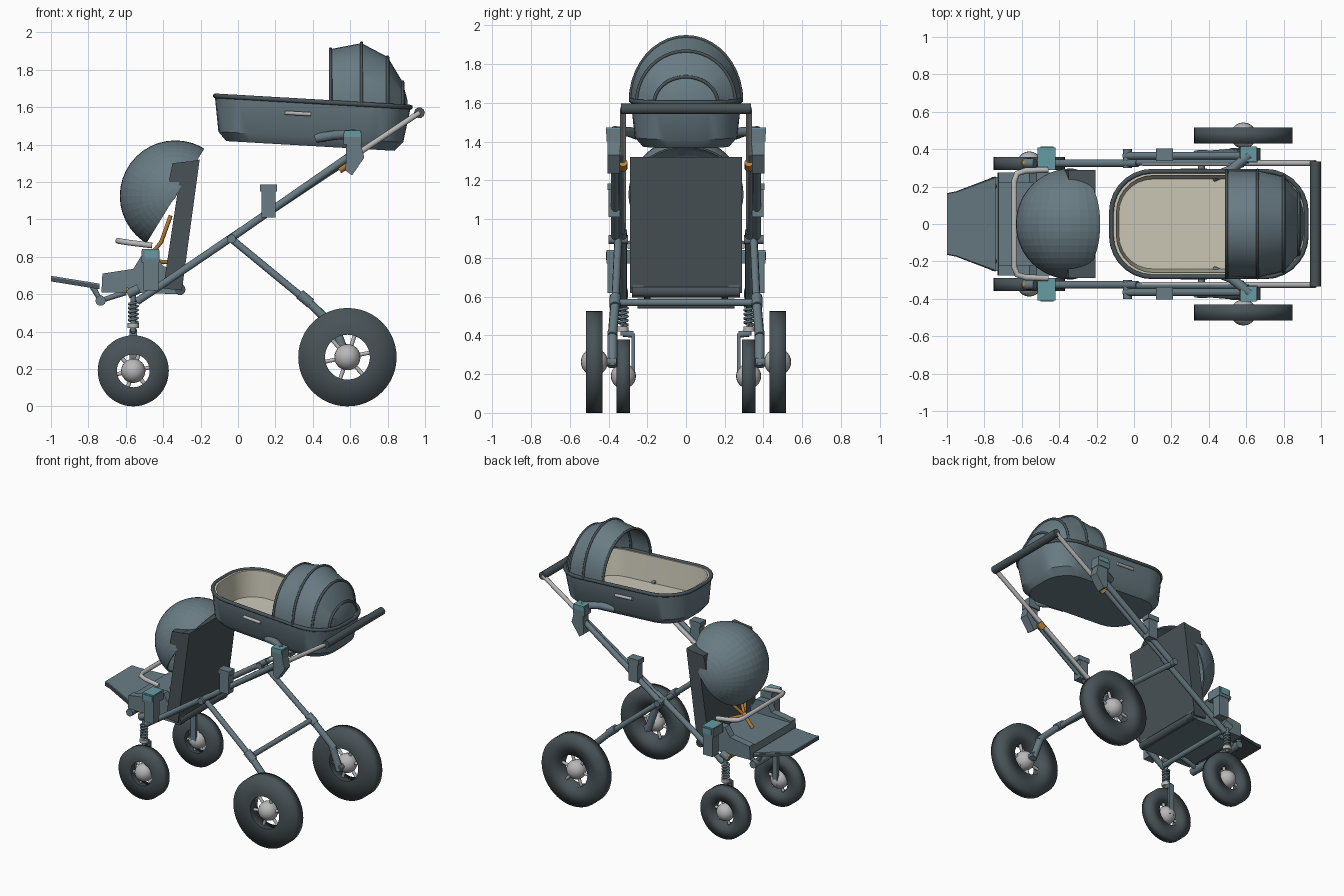
import bpy, bmesh, math
from mathutils import Vector, Matrix

cube = bpy.data.objects.get("Cube")
if cube:
    bpy.data.objects.remove(cube, do_unlink=True)


def material(name, r, g, b):
    m = bpy.data.materials.new(name)
    m.use_nodes = True
    m.diffuse_color = (r, g, b, 1)
    m.node_tree.nodes["Principled BSDF"].inputs["Base Color"].default_value = (r, g, b, 1)
    return m


SLATE = material("slate_grey", 0.14, 0.20, 0.23)
DARK = material("charcoal", 0.065, 0.085, 0.095)
METAL = material("light_metal", 0.48, 0.48, 0.48)
CREAM = material("cream_fabric", 0.60, 0.58, 0.47)
ORANGE = material("orange", 0.50, 0.22, 0.04)
TEAL = material("teal", 0.13, 0.33, 0.36)


def finish(name, bm, mat, angle=35):
    """Turn a bmesh into an object; angle 0 is flat shading."""
    bmesh.ops.recalc_face_normals(bm, faces=bm.faces)
    me = bpy.data.meshes.new(name)
    bm.to_mesh(me)
    bm.free()
    me.materials.append(mat)
    if angle:
        me.shade_smooth()
        me.set_sharp_from_angle(angle=math.radians(angle))
    ob = bpy.data.objects.new(name, me)
    bpy.context.scene.collection.objects.link(ob)
    return ob


def loft(name, rings, mat, caps=(True, True), closed=True, angle=35):
    """Skin rings of equal point counts."""
    bm = bmesh.new()
    vs = [[bm.verts.new(p) for p in r] for r in rings]
    n = len(vs[0])
    for a, b in zip(vs, vs[1:]):
        for i in range(n if closed else n - 1):
            j = (i + 1) % n
            bm.faces.new((a[i], a[j], b[j], b[i]))
    for cap, r in zip(caps, (vs[0], vs[-1])):
        if cap:
            bm.faces.new(r)
    return finish(name, bm, mat, angle)


def prism(name, xz, y0, y1, mat):
    """Side outline extruded across y."""
    return loft(name, [[(x, y, z) for x, z in xz] for y in (y0, y1)], mat, angle=0)


def box(name, x0, x1, y0, y1, z0, z1, mat):
    return prism(name, [(x0, z0), (x1, z0), (x1, z1), (x0, z1)], y0, y1, mat)


def tube(name, pts, r, mat, cyclic=False):
    """Round tube along a path."""
    cu = bpy.data.curves.new(name, "CURVE")
    cu.dimensions = "3D"
    cu.bevel_depth, cu.bevel_resolution, cu.use_fill_caps = r, 3, True
    sp = cu.splines.new("POLY")
    sp.points.add(len(pts) - 1)
    for p, q in zip(sp.points, pts):
        p.co = (*q, 1)
    sp.use_cyclic_u = cyclic
    tmp = bpy.data.objects.new(name + "_path", cu)
    bm = bmesh.new()
    me = tmp.to_mesh()
    bm.from_mesh(me)
    tmp.to_mesh_clear()
    bpy.data.objects.remove(tmp)
    bpy.data.curves.remove(cu)
    return finish(name, bm, mat, 50)


def ball(name, c, r, mat):
    bm = bmesh.new()
    bmesh.ops.create_uvsphere(bm, u_segments=20, v_segments=12, radius=r,
                              matrix=Matrix.Translation(c))
    return finish(name, bm, mat)


def wheel(name, x, y, R, hole, hw, hub):
    """Flat-sided tyre with open centre, spokes and ball hub."""
    prof = [(hole, -hw), (R, -hw), (R, hw), (hole, hw), (hole, -hw)]
    n = 48
    rings = [[(x + r * math.cos(t * math.tau / n), y + d, R + r * math.sin(t * math.tau / n))
              for t in range(n)] for r, d in prof]
    loft(name + "_tyre", rings, DARK, caps=(False, False), angle=180)
    ball(name + "_hub", (x, y, R), hub, METAL)
    for k in range(6):
        a = k * math.tau / 6 + 0.2
        tube(name + "_spoke", [(x, y, R), (x + hole * 1.03 * math.cos(a), y, R + hole * 1.03 * math.sin(a))],
             0.011, METAL)


# Parts found on both sides
for side, s in (("far", 1), ("near", -1)):
    wheel("rear_wheel_" + side, 0.585, s * 0.473, 0.263, 0.12, 0.043, 0.07)
    wheel("front_wheel_" + side, -0.56, s * 0.323, 0.19, 0.088, 0.035, 0.065)

    # Frame rails and handle arms
    tube("lower_rail_" + side, [(-0.54, s * 0.325, 0.56), (0.02, s * 0.325, 0.94)], 0.021, SLATE)
    tube("upper_rail_" + side, [(-0.05, s * 0.365, 0.89), (0.62, s * 0.365, 1.355)], 0.021, SLATE)
    tube("handle_arm_" + side, [(0.05, s * 0.325, 0.96), (0.97, s * 0.325, 1.57)], 0.016, METAL)
    tube("arm_sleeve_" + side, [(0.0, s * 0.33, 0.925), (0.62, s * 0.33, 1.338)], 0.018, SLATE)
    tube("pivot_" + side, [(-0.035, s * 0.3, 0.895), (-0.035, s * 0.40, 0.895)], 0.024, SLATE)

    # Rear legs with suspension sleeve and axle
    tube("rear_leg_" + side, [(-0.035, s * 0.35, 0.895), (0.36, s * 0.365, 0.57)], 0.02, SLATE)
    tube("rear_sleeve_" + side, [(0.33, s * 0.365, 0.6), (0.39, s * 0.367, 0.55)], 0.029, SLATE)
    tube("rear_strut_" + side, [(0.36, s * 0.365, 0.575), (0.54, s * 0.38, 0.40)], 0.024, SLATE)
    tube("rear_knuckle_" + side, [(0.52, s * 0.38, 0.42), (0.585, s * 0.38, 0.24)], 0.026, SLATE)
    tube("rear_axle_" + side, [(0.585, s * 0.36, 0.263), (0.585, s * 0.47, 0.263)], 0.022, SLATE)

    # Front suspension: post, coil spring and one-sided fork
    c = (-0.56, s * 0.325)
    tube("front_post_" + side, [(*c, 0.4), (*c, 0.6)], 0.014, SLATE)
    tube("spring_" + side, [(c[0] + 0.023 * math.cos(k * 0.7), c[1] + 0.023 * math.sin(k * 0.7),
                             0.45 + 0.0024 * k) for k in range(46)], 0.007, SLATE)
    tube("spring_collar_" + side, [(*c, 0.42), (*c, 0.445)], 0.03, METAL)
    tube("front_yoke_" + side, [(*c, 0.41), (c[0], s * 0.272, 0.405)], 0.018, SLATE)
    box("fork_blade_" + side, -0.58, -0.54, s * 0.262, s * 0.282, 0.17, 0.41, SLATE)
    tube("front_axle_" + side, [(c[0], s * 0.27, 0.19), (c[0], s * 0.33, 0.19)], 0.015, METAL)

    # Seat mount tower
    box("seat_mount_" + side, -0.505, -0.425, s * 0.335, s * 0.405, 0.62, 0.80, SLATE)
    box("seat_mount_collar_" + side, -0.515, -0.42, s * 0.29, s * 0.41, 0.77, 0.832, SLATE)
    box("seat_mount_cap_" + side, -0.513, -0.422, s * 0.29, s * 0.41, 0.832, 0.84, TEAL)
    box("seat_mount_button_" + side, -0.50, -0.43, s * 0.41, s * 0.414, 0.79, 0.83, TEAL)
    tube("seat_mount_peg_" + side, [(-0.53, s * 0.325, 0.63), (-0.59, s * 0.325, 0.60)], 0.026, SLATE)

    # Spare mount in the middle of the rail
    box("middle_mount_" + side, 0.125, 0.2, s * 0.34, s * 0.4, 1.01, 1.17, SLATE)
    box("middle_mount_top_" + side, 0.117, 0.208, s * 0.338, s * 0.404, 1.15, 1.185, SLATE)

    # Carrycot mount with cap, arm and release button
    prism("cot_mount_" + side, [(0.575, 1.26), (0.61, 1.235), (0.675, 1.33), (0.65, 1.43), (0.58, 1.43)],
          s * 0.34, s * 0.405, SLATE)
    box("cot_mount_head_" + side, 0.565, 0.66, s * 0.33, s * 0.41, 1.40, 1.465, SLATE)
    box("cot_mount_cap_" + side, 0.57, 0.655, s * 0.335, s * 0.414, 1.44, 1.474, TEAL)
    tube("cot_arm_" + side, [(0.42, s * 0.25, 1.435), (0.52, s * 0.29, 1.45), (0.62, s * 0.37, 1.455)], 0.026, SLATE)
    tube("release_button_" + side, [(0.54, s * 0.325, 1.265), (0.58, s * 0.325, 1.292)], 0.024, ORANGE)
    tube("seat_release_" + side, [(-0.6, s * 0.325, 0.62), (-0.585, s * 0.325, 0.62)], 0.016, ORANGE)
    tube("cot_side_grip_" + side, [(0.25, s * 0.287, 1.57), (0.39, s * 0.287, 1.562)], 0.011, METAL)

    # Seat side bolsters, back wings and footrest links
    prism("seat_side_" + side, [(-0.73, 0.61), (-0.725, 0.71), (-0.56, 0.735), (-0.52, 0.8), (-0.43, 0.8),
                                (-0.40, 0.75), (-0.3, 0.72), (-0.29, 0.6)], s * 0.22, s * 0.275, SLATE)
    prism("back_wing_" + side, [(-0.37, 1.2), (-0.28, 1.2), (-0.26, 1.31), (-0.35, 1.30)], s * 0.21, s * 0.29, DARK)
    tube("footrest_link_" + side, [(-0.78, s * 0.2, 0.645), (-0.735, s * 0.2, 0.565), (-0.6, s * 0.2, 0.61)],
         0.017, SLATE)
    # Harness straps
    tube("shoulder_strap_" + side, [(-0.36, s * 0.07, 1.02), (-0.41, s * 0.06, 0.88), (-0.49, 0, 0.78)], 0.011, ORANGE)
    tube("waist_strap_" + side, [(-0.37, s * 0.18, 0.77), (-0.49, 0, 0.78)], 0.011, ORANGE)

# Cross members and push handle
tube("rear_crossbar", [(0.36, -0.365, 0.57), (0.36, 0.365, 0.57)], 0.019, SLATE)
tube("front_crossbar", [(-0.53, -0.33, 0.57), (-0.53, 0.33, 0.57)], 0.019, SLATE)
tube("push_handle", [(0.97, -0.335, 1.57), (0.97, 0.335, 1.57)], 0.029, DARK)

# Seat
prism("seat_pan", [(-0.73, 0.61), (-0.725, 0.7), (-0.36, 0.7), (-0.3, 0.6)], -0.23, 0.23, SLATE)
prism("backrest", [(-0.40, 0.63), (-0.30, 0.62), (-0.205, 1.32), (-0.30, 1.30)], -0.29, 0.29, DARK)
tube("seat_rear_roll", [(-0.31, -0.28, 0.625), (-0.31, 0.28, 0.625)], 0.03, DARK)
tube("footrest_hinge", [(-0.735, -0.25, 0.565), (-0.735, 0.25, 0.565)], 0.028, SLATE)
tube("crotch_strap", [(-0.49, 0, 0.78), (-0.56, 0, 0.70)], 0.013, ORANGE)
ball("buckle", (-0.49, 0, 0.78), 0.022, ORANGE)
tube("bumper_bar", [(-0.46, -0.29, 0.86), (-0.58, -0.285, 0.875), (-0.625, -0.27, 0.882), (-0.64, -0.23, 0.885),
                    (-0.64, 0.23, 0.885), (-0.625, 0.27, 0.882), (-0.58, 0.285, 0.875), (-0.46, 0.29, 0.86)],
     0.016, METAL)


# Footrest board with a thin top pad
def board(k, dz):
    return [(x, y * k, z + dz) for x, y, z in
            [(-1, -0.165, 0.69), (-1, 0.165, 0.69), (-0.95, 0.175, 0.682), (-0.74, 0.255, 0.648),
             (-0.74, -0.255, 0.648), (-0.95, -0.175, 0.682)]]


loft("footrest", [board(1, -0.022), board(1, 0)], DARK, angle=0)
loft("footrest_pad", [board(0.98, 0), board(0.97, 0.008)], SLATE, angle=0)

# Seat hood: half sphere, opening back and down
bm = bmesh.new()
bmesh.ops.create_uvsphere(bm, u_segments=40, v_segments=24, radius=0.297)
bmesh.ops.rotate(bm, verts=bm.verts, matrix=Matrix.Rotation(math.pi / 2, 3, "X"))
axis = Vector((-0.85, 0, 0.52))
bmesh.ops.bisect_plane(bm, geom=bm.verts[:] + bm.edges[:] + bm.faces[:], plane_co=(0, 0, 0),
                       plane_no=axis, clear_inner=True)
bmesh.ops.translate(bm, verts=bm.verts, vec=(-0.335, 0, 1.125))
hood = finish("seat_hood", bm, SLATE, 0)
hood.modifiers.new("thickness", "SOLIDIFY").thickness = 0.01

# Carrycot: tilted rounded tub
TILT = Matrix.Translation((0.4, 0, 1.63)) @ Matrix.Rotation(math.radians(3.3), 4, "Y")


def tub_ring(hx, hy, z, r):
    pts = []
    for q, (sx, sy) in enumerate(((1, 1), (-1, 1), (-1, -1), (1, -1))):
        for k in range(8):
            a = (q + k / 7) * math.pi / 2
            pts.append(TILT @ Vector((sx * (hx - r) + r * math.cos(a), sy * (hy - r) + r * math.sin(a), z)))
    return pts


loft("cot_shell", [tub_ring(0.525, 0.285, 0, 0.22), tub_ring(0.495, 0.265, -0.19, 0.2),
                   tub_ring(0.45, 0.225, -0.238, 0.17)], SLATE, caps=(False, True))
loft("cot_lining", [tub_ring(0.523, 0.283, 0.002, 0.22), tub_ring(0.495, 0.26, 0.002, 0.2),
                    tub_ring(0.47, 0.24, -0.19, 0.18)], CREAM, caps=(False, True))
tube("cot_rim", tub_ring(0.522, 0.282, 0, 0.22), 0.013, DARK, cyclic=True)


# Carrycot hood: arches shrinking toward the head end
def arch(x, hy, top):
    base = 1.655 - 0.0575 * (x + 0.125)
    return [(x, hy * math.cos(k * math.pi / 20), base + (top - base) * math.sin(k * math.pi / 20))
            for k in range(21)]


arches = [arch(0.495, 0.285, 1.91), arch(0.66, 0.287, 1.942), arch(0.80, 0.255, 1.868),
          arch(0.88, 0.165, 1.735), arch(0.905, 0.07, 1.64)]
loft("cot_hood", arches, SLATE, caps=(False, True), closed=False, angle=20)
for a in arches[:4]:
    tube("hood_rib", a, 0.009, DARK)
